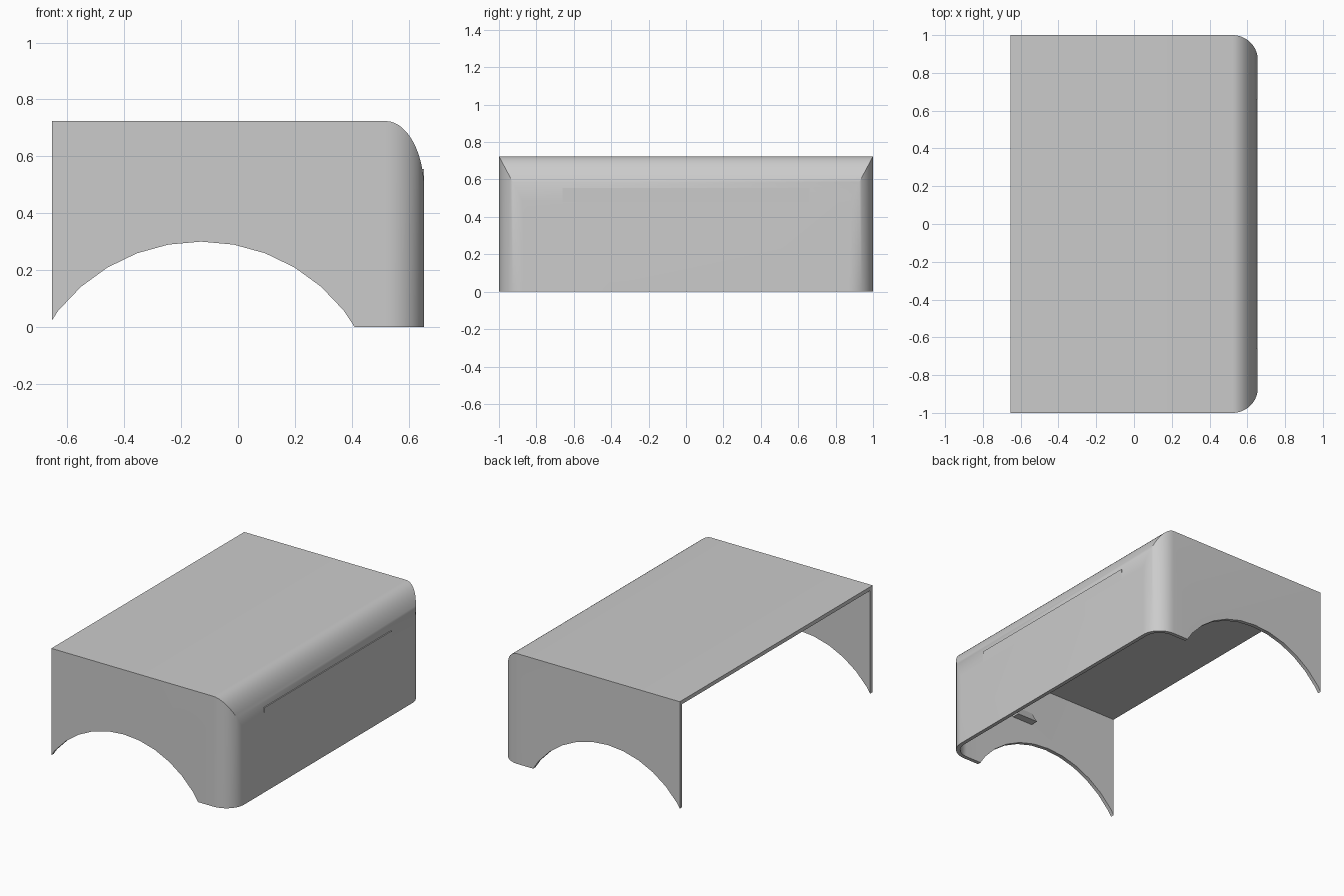
import bpy
import bmesh
import math

if "Cube" in bpy.data.objects:
    bpy.data.objects.remove(bpy.data.objects["Cube"], do_unlink=True)

HALF_X, HALF_Y, TOP = 0.655, 1.0, 0.724
WALL = 0.025
RX, RY, RZ = 0.135, 0.13, 0.244     # rounding along each axis
STEPS = 14

grey = bpy.data.materials.new("light grey")
grey.use_nodes = True
grey.diffuse_color = (0.6, 0.6, 0.6, 1)
grey.node_tree.nodes["Principled BSDF"].inputs["Base Color"].default_value = (0.6, 0.6, 0.6, 1)


def prism(name, outline, axis, low, high):
    """Extrude a 2D outline along the y or z axis."""
    bm = bmesh.new()
    rings = []
    for d in (low, high):
        rings.append([bm.verts.new((a, d, b) if axis == "y" else (a, b, d)) for a, b in outline])
    count = len(outline)
    bm.faces.new(rings[0])
    bm.faces.new(rings[1][::-1])
    for i in range(count):
        j = (i + 1) % count
        bm.faces.new((rings[0][i], rings[1][i], rings[1][j], rings[0][j]))
    bmesh.ops.recalc_face_normals(bm, faces=bm.faces)
    mesh = bpy.data.meshes.new(name)
    bm.to_mesh(mesh)
    bm.free()
    mesh.materials.append(grey)
    obj = bpy.data.objects.new(name, mesh)
    bpy.context.collection.objects.link(obj)
    return obj


def boolean(obj, cutter, operation):
    """Apply a boolean and discard the cutter."""
    bpy.context.view_layer.objects.active = obj
    mod = obj.modifiers.new("cut", "BOOLEAN")
    mod.operation = operation
    mod.solver = "EXACT"
    mod.object = cutter
    bpy.ops.object.modifier_apply(modifier=mod.name)
    bpy.data.objects.remove(cutter, do_unlink=True)


def arc(cx, cy, rx, ry):
    """Quarter ellipse from +x round to +y."""
    angles = [math.pi / 2 * i / STEPS for i in range(STEPS + 1)]
    return [(cx + rx * math.cos(a), cy + ry * math.sin(a)) for a in angles]


def hood_solid(name, inset, overrun):
    """Block rounded over its front top edge and its two upright corners."""
    cx, cy, cz = HALF_X - RX, HALF_Y - RY, TOP - RZ
    back, bottom = -HALF_X - overrun, -overrun
    side = [(back, bottom), (HALF_X - inset, bottom)]
    side += arc(cx, cz, RX - inset, RZ - inset) + [(back, TOP - inset)]
    corner = arc(cx, cy, RX - inset, RY - inset)
    plan = [(x, -y) for x, y in reversed(corner)] + corner
    plan += [(back, HALF_Y - inset), (back, inset - HALF_Y)]
    solid = prism(name, side, "y", -1.2, 1.2)
    boolean(solid, prism("plan_cutter", plan, "z", -0.5, 1.2), "INTERSECT")
    return solid


# Thin shell, open below and at the back end
shell = hood_solid("hood_shell", 0, 0)
boolean(shell, hood_solid("hollow_cutter", WALL, 0.2), "DIFFERENCE")

# Wheel-like arches through both side walls
R, STEP = 0.641, math.radians(10.3)
arch = [(-0.13 + R * math.sin(i * STEP), 0.3 - R + R * math.cos(i * STEP)) for i in range(-6, 7)]
arch += [(arch[-1][0], -0.3), (arch[0][0], -0.3)]
boolean(shell, prism("arch_cutter", arch, "y", -1.3, 1.3), "DIFFERENCE")

bpy.ops.object.select_all(action="DESELECT")
shell.select_set(True)
bpy.context.view_layer.objects.active = shell
bpy.ops.object.shade_smooth_by_angle(angle=math.radians(30))

# Flat panel lip standing slightly proud of the rounded edge
lip = [(0.636, TOP - RZ), (HALF_X, TOP - RZ), (HALF_X, 0.555), (0.636, 0.555)]
prism("panel_lip", lip, "y", -0.66, 0.66)


def clip(name, x, z, length, side):
    """Wedge clip on the inside of a side wall."""
    obj = prism(name, [(0.985, z), (0.925, z), (0.975, z + 0.08), (0.985, z + 0.08)], "y", x, x + length)
    for v in obj.data.vertices:
        v.co = (v.co.y, side * v.co.x, v.co.z)
    if side > 0:
        obj.data.flip_normals()


# Inner clips, the same on both walls
for side, label in ((-1, "right"), (1, "left")):
    clip(label + "_upper_clip", 0.0, 0.42, 0.15, side)
    clip(label + "_lower_clip", 0.45, 0.21, 0.13, side)
